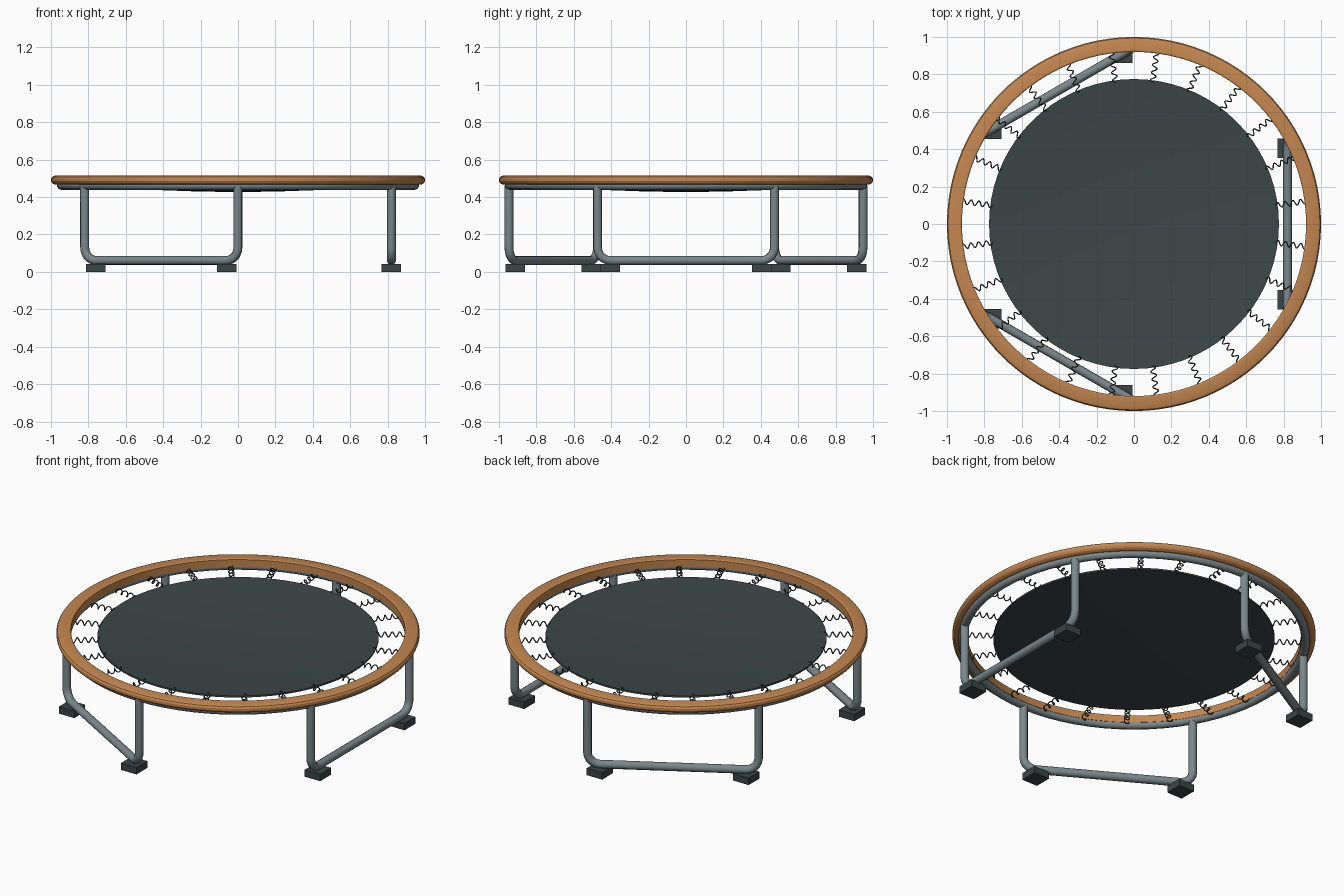
import bpy, bmesh, math
from math import cos, sin, pi, radians
from mathutils import Matrix, Vector

cube = bpy.data.objects.get("Cube")
if cube:
    bpy.data.objects.remove(cube, do_unlink=True)


def material(name, rgb):
    m = bpy.data.materials.new(name)
    m.use_nodes = True
    colour = (*rgb, 1.0)
    m.diffuse_color = colour
    m.node_tree.nodes["Principled BSDF"].inputs["Base Color"].default_value = colour
    return m


ORANGE = material("orange pad", (0.55, 0.24, 0.08))
STEEL = material("grey steel", (0.20, 0.245, 0.26))
DARK = material("dark fabric", (0.048, 0.062, 0.062))
RUBBER = material("dark rubber", (0.045, 0.058, 0.058))
WIRE = material("spring wire", (0.06, 0.07, 0.07))


def finish(name, bm, mat, smooth=None):
    bmesh.ops.recalc_face_normals(bm, faces=bm.faces)
    mesh = bpy.data.meshes.new(name)
    bm.to_mesh(mesh)
    bm.free()
    mesh.materials.append(mat)
    obj = bpy.data.objects.new(name, mesh)
    bpy.context.collection.objects.link(obj)
    if smooth:
        bpy.ops.object.select_all(action='DESELECT')
        obj.select_set(True)
        bpy.context.view_layer.objects.active = obj
        bpy.ops.object.shade_smooth_by_angle(angle=radians(smooth))
    return obj


def lathe(name, profile, mat, steps=72, smooth=None):
    """Spin a closed (radius, height) profile around the z axis."""
    bm = bmesh.new()
    verts = [bm.verts.new((r, 0, z)) for r, z in profile]
    edges = [bm.edges.new((v, verts[(i + 1) % len(verts)])) for i, v in enumerate(verts)]
    bmesh.ops.spin(bm, geom=verts + edges, axis=(0, 0, 1), cent=(0, 0, 0),
                   angle=2 * pi, steps=steps, use_merge=True)
    bmesh.ops.remove_doubles(bm, verts=bm.verts, dist=1e-5)
    return finish(name, bm, mat, smooth)


def tube(bm, path, radius, sides):
    """Sweep a round section along a path, carrying the frame to avoid twist."""
    pts = [Vector(p) for p in path]
    rings, side = [], None
    for i, p in enumerate(pts):
        t = (pts[min(i + 1, len(pts) - 1)] - pts[max(i - 1, 0)]).normalized()
        if side is None:
            side = t.orthogonal()
        side = (side - t * side.dot(t)).normalized()
        up = t.cross(side)
        rings.append([bm.verts.new(p + radius * (cos(a) * side + sin(a) * up))
                      for a in (2 * pi * k / sides for k in range(sides))])
    for a, b in zip(rings, rings[1:]):
        for k in range(sides):
            j = (k + 1) % sides
            bm.faces.new((a[k], a[j], b[j], b[k]))
    bm.faces.new(rings[0])
    bm.faces.new(rings[-1])


# Padded rim: flat top, rolled outer edge
lathe("rim_pad", [(0.92, 0.467), (0.92, 0.51), (0.927, 0.514), (0.98, 0.514),
                  (0.994, 0.508), (1.0, 0.498), (1.0, 0.485), (0.993, 0.474),
                  (0.98, 0.467)], ORANGE, 96, 25)

# Round steel hoop under the pad
TUBE = 0.024
lathe("steel_hoop", [(0.945 + TUBE * cos(a), 0.463 + TUBE * sin(a))
                     for a in (2 * pi * (k + 0.5) / 10 for k in range(10))], STEEL, 72, 40)

# Jumping mat: thin disc with a slight sag
radii = [0.0, 0.2, 0.4, 0.6, 0.775]
sag = [(r, 0.427 + 0.035 * (r / 0.775) ** 2) for r in radii]
lathe("jumping_mat", sag + [(r, z + 0.01) for r, z in reversed(sag)], DARK, 72, 30)

# Coil springs from mat to hoop
COUNT, TURNS, STEPS = 24, 4, 10
bm = bmesh.new()
for s in range(COUNT):
    rot = Matrix.Rotation(2 * pi * (s + 0.5) / COUNT, 3, 'Z')
    coil = []
    for k in range(TURNS * STEPS + 1):
        f = k / (TURNS * STEPS)
        a = 2 * pi * TURNS * f
        coil.append(rot @ Vector((0.765 + 0.165 * f, 0.014 * sin(a), 0.467 + 0.014 * cos(a))))
    tube(bm, coil, 0.0035, 5)
finish("springs", bm, WIRE, 60)

# Three U-shaped legs, each with two square rubber feet
LEG_X, HALF, TOP, LOW, BEND = 0.82, 0.473, 0.463, 0.061, 0.07
corner = [(HALF - BEND + BEND * cos(a), LOW + BEND - BEND * sin(a))
          for a in (pi / 2 * k / 5 for k in range(6))]
half_path = [(HALF, TOP)] + corner
path = half_path + [(-y, z) for y, z in reversed(half_path)]
for n, label in enumerate(("left", "back", "front")):
    rot = Matrix.Rotation(radians((0, 120, 240)[n]), 3, 'Z')
    bm = bmesh.new()
    tube(bm, [rot @ Vector((LEG_X, y, z)) for y, z in path], TUBE, 10)
    finish(label + "_leg", bm, STEEL, 40)
    for i, y in enumerate((0.405, -0.405)):
        spot = rot @ Vector((LEG_X, y, 0.021))
        bm = bmesh.new()
        bmesh.ops.create_cube(bm, size=1.0, matrix=Matrix.Translation(spot)
                              @ Matrix.Diagonal((0.104, 0.104, 0.042, 1)))
        finish(f"{label}_foot_{i + 1}", bm, RUBBER)
